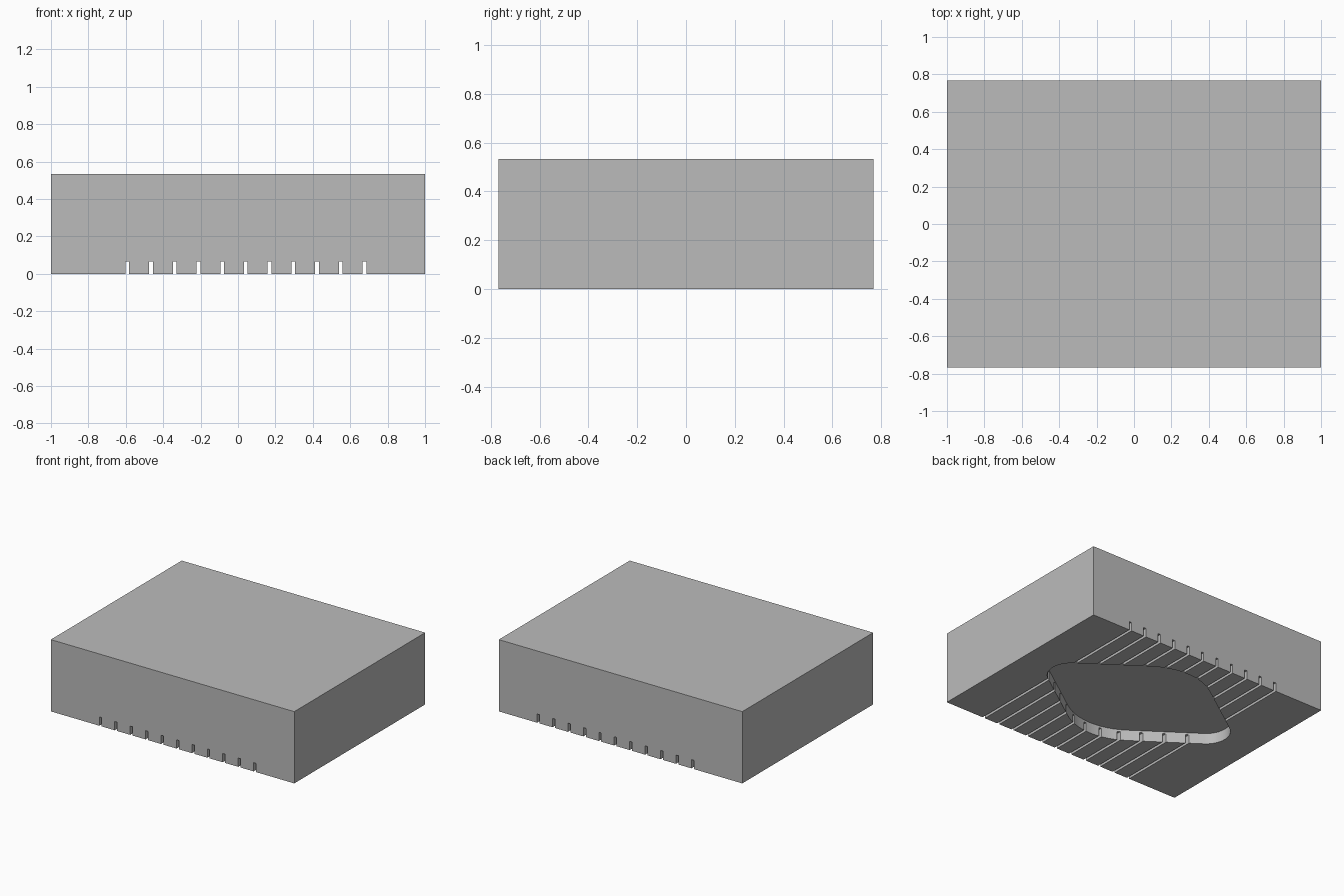
import bpy, bmesh, math
from mathutils import Matrix, Vector

if "Cube" in bpy.data.objects:
    bpy.data.objects.remove(bpy.data.objects["Cube"], do_unlink=True)

# Plain grey material
grey = bpy.data.materials.new("plain grey")
grey.use_nodes = True
colour = (0.5, 0.5, 0.5, 1)
grey.diffuse_color = colour
grey.node_tree.nodes["Principled BSDF"].inputs["Base Color"].default_value = colour


def finish(name, bm):
    bmesh.ops.recalc_face_normals(bm, faces=bm.faces)
    mesh = bpy.data.meshes.new(name)
    bm.to_mesh(mesh)
    bm.free()
    mesh.materials.append(grey)
    obj = bpy.data.objects.new(name, mesh)
    bpy.context.collection.objects.link(obj)
    return obj


def add_box(bm, low, high):
    low, high = Vector(low), Vector(high)
    matrix = Matrix.Translation((low + high) / 2) @ Matrix.Diagonal((*(high - low), 1))
    bmesh.ops.create_cube(bm, size=1, matrix=matrix)


# Solid block
bm = bmesh.new()
add_box(bm, (-1, -0.768, 0), (1, 0.768, 0.533))
block = finish("block", bm)

# Row of narrow grooves across the underside
bm = bmesh.new()
for i in range(11):
    x = -0.592 + 0.1268 * i
    add_box(bm, (x - 0.01, -0.9, -0.1), (x + 0.01, 0.9, 0.065))
grooves = finish("groove_cutter", bm)

# Rounded diamond recess: a pair of tight tips and a pair of broad bends
bm = bmesh.new()
outline = []
corners = [(0.591, 0, 0.164, 55), (0, 0.065, 0.45, 35),
           (-0.591, 0, 0.164, 55), (0, -0.065, 0.45, 35)]
for k, (cx, cy, radius, half) in enumerate(corners):
    for step in range(13):
        a = math.radians(90 * k - half + 2 * half * step / 12)
        outline.append(bm.verts.new((cx + radius * math.cos(a),
                                     0.05 + cy + radius * math.sin(a), -0.1)))
base = bm.faces.new(outline)
extruded = bmesh.ops.extrude_face_region(bm, geom=[base])["geom"]
bmesh.ops.translate(bm, vec=(0, 0, 0.18),
                    verts=[v for v in extruded if isinstance(v, bmesh.types.BMVert)])
recess = finish("recess_cutter", bm)

# Cut both into the block
bpy.context.view_layer.objects.active = block
block.select_set(True)
for cutter in (recess, grooves):
    cutter.hide_render = True
    mod = block.modifiers.new(cutter.name, "BOOLEAN")
    mod.operation = "DIFFERENCE"
    mod.solver = "EXACT"
    mod.object = cutter
    bpy.ops.object.modifier_apply(modifier=mod.name)
    bpy.data.objects.remove(cutter, do_unlink=True)

bpy.ops.object.shade_smooth_by_angle(angle=math.radians(30))
